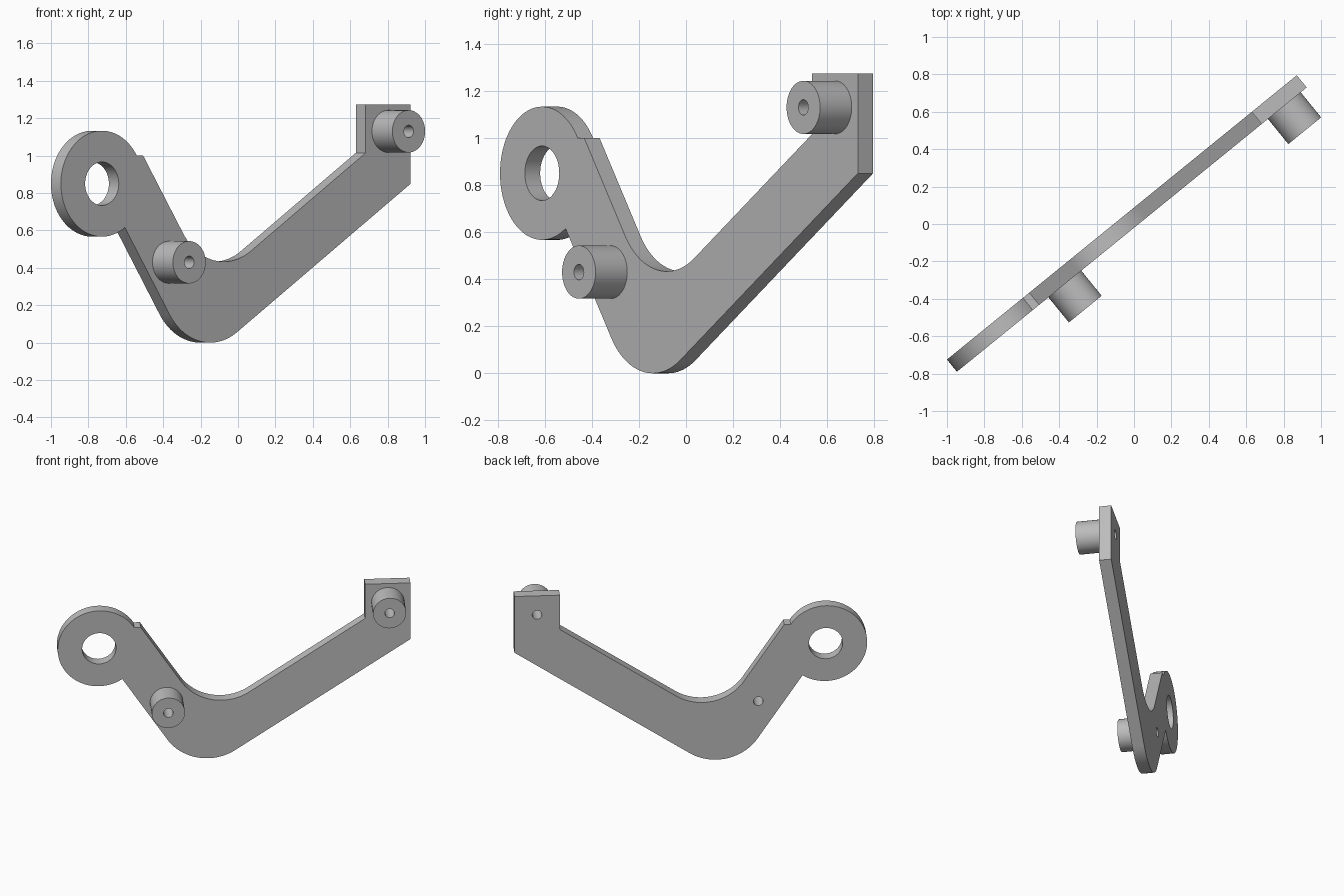
import bpy, bmesh, math
from math import cos, sin, radians
from mathutils import Matrix, Vector

if "Cube" in bpy.data.objects:
    bpy.data.objects.remove(bpy.data.objects["Cube"])

grey = bpy.data.materials.new("plain_grey")
grey.use_nodes = True
colour = (0.5, 0.5, 0.5, 1)
grey.diffuse_color = colour
grey.node_tree.nodes["Principled BSDF"].inputs["Base Color"].default_value = colour

# Plate frame: local x runs along the plate, local y is up, local z faces front
TURN = radians(39.1)
FRAME = Matrix.Translation((-0.947, -0.79, 0)) @ Matrix.Rotation(TURN, 4, 'Z') @ Matrix.Rotation(radians(90), 4, 'X')
THICK, BOSS_HEIGHT = 0.084, 0.173


def arc(centre, radius, start, end, steps):
    angles = [radians(start + (end - start) * i / steps) for i in range(steps + 1)]
    return [(centre[0] + radius * cos(a), centre[1] + radius * sin(a)) for a in angles]


def circle(centre, radius, steps=48):
    return arc(centre, radius, 0, 360, steps)[:-1]


def extrude_outlines(name, outlines, low, high):
    """Fill closed outlines (inner ones become holes) and extrude them in the plate frame."""
    curve = bpy.data.curves.new(name, 'CURVE')
    curve.dimensions, curve.fill_mode = '2D', 'BOTH'
    curve.extrude = (high - low) / 2
    for points in outlines:
        spline = curve.splines.new('POLY')
        spline.points.add(len(points) - 1)
        for p, (x, y) in zip(spline.points, points):
            p.co = (x, y, 0, 1)
        spline.use_cyclic_u = True
    ob = bpy.data.objects.new(name, curve)
    bpy.context.collection.objects.link(ob)
    bpy.ops.object.select_all(action='DESELECT')
    ob.select_set(True)
    bpy.context.view_layer.objects.active = ob
    bpy.ops.object.convert(target='MESH')
    ob = bpy.context.object
    # Weld the caps to the walls
    bm = bmesh.new()
    bm.from_mesh(ob.data)
    bmesh.ops.remove_doubles(bm, verts=bm.verts, dist=1e-5)
    bmesh.ops.recalc_face_normals(bm, faces=bm.faces)
    bm.to_mesh(ob.data)
    bm.free()
    ob.data.materials.clear()
    ob.data.materials.append(grey)
    ob.matrix_world = FRAME @ Matrix.Translation((0, 0, (low + high) / 2))
    bpy.ops.object.shade_smooth_by_angle(angle=radians(30))
    return ob


# Key points of the bent arm; its two legs meet at a right angle
ring, ring_radius, eye_radius = (0.283, 0.85), 0.283, 0.116
bosses = {"lower_boss": (0.744, 0.43), "upper_boss": (2.256, 1.13)}
boss_radius, bore_radius = 0.113, 0.033
tilt, bend = 33.5, 0.335
up_right = Vector((cos(radians(tilt)), sin(radians(tilt))))
up_left = Vector((-up_right.y, up_right.x))
outer = Vector((0.934, -0.129)) + bend * (up_right + up_left)
inner = Vector((1.028, 0.304)) + bend * (up_right + up_left)

# Outline: eye, outer bend, square head, inner bend, small step at the eye
outline = arc(ring, ring_radius, 32, 304, 60)
outline += arc(outer, bend, 180 + tilt, 270 + tilt, 24)
outline += [(2.41, 0.85), (2.41, 1.273), (2.10, 1.273), (2.10, 1.015)]
outline += arc(inner, bend, 270 + tilt, 180 + tilt, 24)
outline += [(0.567, 1.0)]

holes = [circle(ring, eye_radius)] + [circle(c, bore_radius, 24) for c in bosses.values()]
extrude_outlines("bracket_plate", [outline] + holes, -THICK, 0)

# Hollow bosses on the front of the plate
for name, centre in bosses.items():
    extrude_outlines(name, [circle(centre, boss_radius), circle(centre, bore_radius, 24)], 0, BOSS_HEIGHT)
